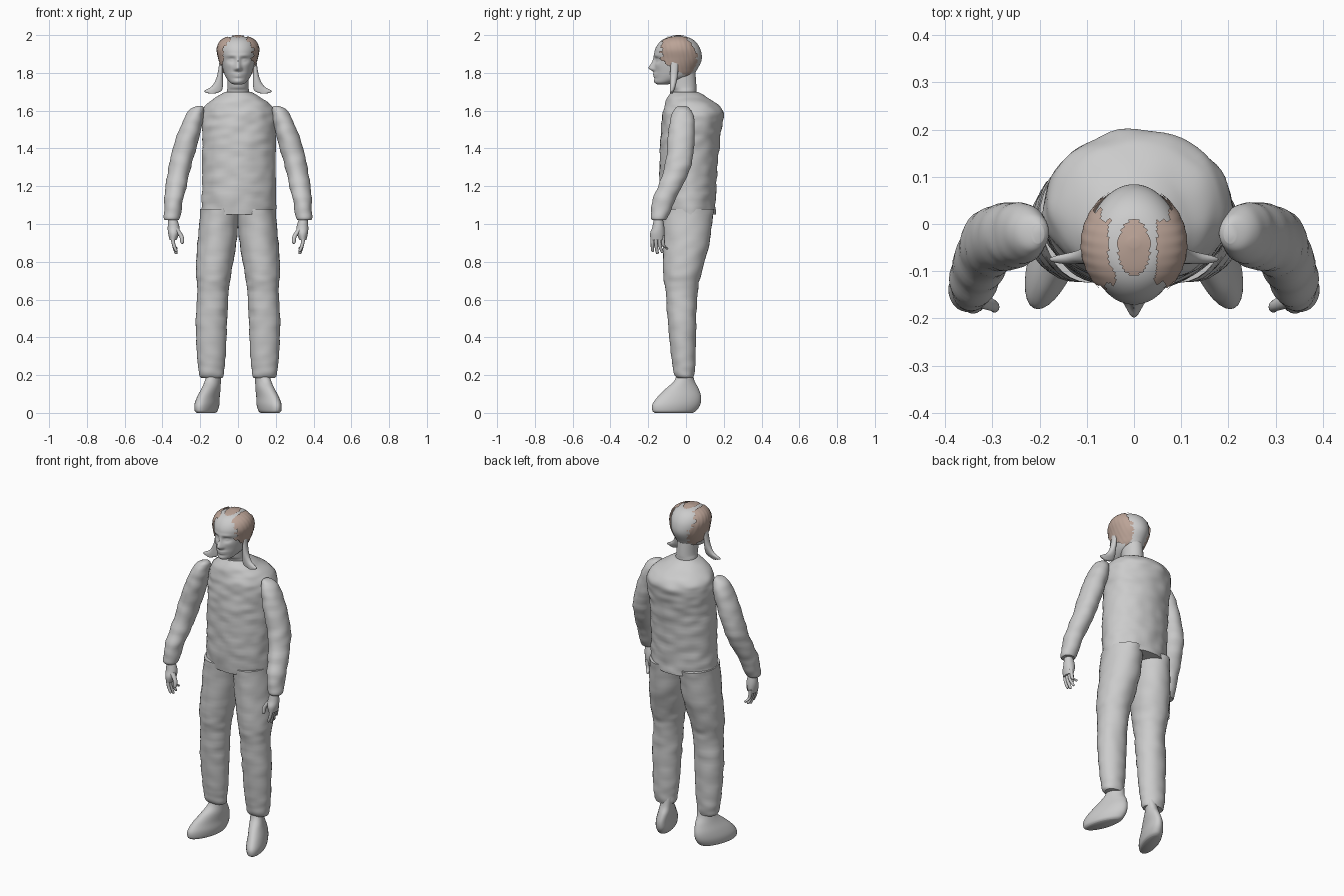
import bpy, bmesh, math
from mathutils import Vector, noise

if "Cube" in bpy.data.objects:
    bpy.data.objects.remove(bpy.data.objects["Cube"], do_unlink=True)


def make_material(name, rgb):
    mat = bpy.data.materials.new(name)
    mat.use_nodes = True
    colour = (*rgb, 1)
    mat.diffuse_color = colour
    mat.node_tree.nodes["Principled BSDF"].inputs["Base Color"].default_value = colour
    return mat


GREY = make_material("plain grey", (.6, .6, .6))
BROWN = make_material("dusty brown hair", (.50, .37, .31))


def spline(a, b, c, d, t):
    """Catmull-Rom blend of four numbers."""
    return b + .5 * t * (c - a + t * (2*a - 5*b + 4*c - d + t * (3*(b - c) + d - a)))


def refine(sections, steps):
    last = len(sections) - 1
    rows = []
    for i in range(last):
        around = [sections[min(max(i + k, 0), last)] for k in (-1, 0, 1, 2)]
        for s in range(steps):
            rows.append([spline(*column, s / steps) for column in zip(*around)])
    return rows + [list(sections[-1])]


def finish(bm, name, material):
    bmesh.ops.recalc_face_normals(bm, faces=bm.faces)
    mesh = bpy.data.meshes.new(name)
    bm.to_mesh(mesh)
    bm.free()
    mesh.materials.append(material)
    obj = bpy.data.objects.new(name, mesh)
    bpy.context.collection.objects.link(obj)
    bpy.ops.object.select_all(action='DESELECT')
    obj.select_set(True)
    bpy.context.view_layer.objects.active = obj
    bpy.ops.object.shade_smooth_by_angle(angle=math.radians(50))
    return obj


def loft(name, sections, side=1, sides=32, steps=5, wrinkle=0, shape=None,
         keep=None, material=GREY):
    """Skin oval sections, each given as z, x min, x max, y min, y max."""
    bm = bmesh.new()
    rings = []
    for z, x0, x1, y0, y1 in refine(sections, steps):
        ring = []
        for k in range(sides):
            a = math.tau * k / sides
            p = Vector(((x0 + x1) / 2 + (x1 - x0) / 2 * math.cos(a),
                        (y0 + y1) / 2 + (y1 - y0) / 2 * math.sin(a), z))
            if wrinkle:
                out = Vector((math.cos(a), math.sin(a), 0))
                p += out * wrinkle * noise.noise(Vector((p.x * 14, p.y * 14, z * 24)))
            if shape:
                p = shape(p)
            p.x *= side
            ring.append(bm.verts.new(p))
        rings.append(ring)
    for low, high in zip(rings, rings[1:]):
        for k in range(sides):
            n = (k + 1) % sides
            bm.faces.new((low[k], low[n], high[n], high[k]))
    bm.faces.new(rings[0])
    bm.faces.new(rings[-1])
    if keep:
        drop = [f for f in bm.faces if not keep(f.calc_center_median())]
        bmesh.ops.delete(bm, geom=drop, context='FACES')
    return finish(bm, name, material)


# Tunic and neck
loft("tunic", [
    (1.05, -.195, .2, -.13, .155), (1.2, -.19, .2, -.14, .16),
    (1.4, -.19, .2, -.138, .175), (1.52, -.193, .205, -.13, .192),
    (1.58, -.19, .205, -.125, .2), (1.63, -.17, .175, -.115, .175),
    (1.67, -.12, .12, -.1, .11), (1.7, -.07, .07, -.075, .06)],
    sides=64, steps=10, wrinkle=.007)
loft("neck", [(1.62, -.07, .07, -.07, .06), (1.7, -.06, .06, -.065, .055),
              (1.73, -.055, .055, -.08, .055), (1.8, -.055, .055, -.09, .05)])

# Head, with the face pushed out and in by soft bumps: x, z, width, height, depth
FACE = [
    (0, 1.826, .012, .012, .024), (0, 1.85, .009, .022, .014),
    (0, 1.793, .022, .006, .007), (0, 1.781, .018, .005, .006),
    (0, 1.755, .02, .01, .006), (.034, 1.868, .016, .01, -.012),
    (.034, 1.867, .009, .005, .006), (.033, 1.892, .022, .007, .004),
    (.045, 1.84, .016, .014, .003), (.013, 1.82, .006, .006, .006)]


def face_shape(p):
    if p.y < -.06:
        fade = min(1, (-.06 - p.y) / .05)
        for x, z, w, h, depth in FACE:
            d = ((abs(p.x) - x) / w) ** 2 + ((p.z - z) / h) ** 2
            p.y -= fade * depth * math.exp(-d / 2)
    return p


HEAD = [
    (1.738, -.02, .02, -.15, -.1), (1.75, -.043, .043, -.162, -.05),
    (1.78, -.066, .066, -.165, .03), (1.82, -.08, .08, -.166, .06),
    (1.87, -.092, .092, -.167, .083), (1.92, -.1, .1, -.165, .078),
    (1.96, -.088, .088, -.142, .055), (1.985, -.057, .057, -.105, .02),
    (1.996, -.01, .01, -.05, -.03)]
loft("head", HEAD, sides=112, steps=10, shape=face_shape)


# Hair panels: a shell just outside the skull, trimmed to ragged patches
def swell(p):
    ridge = .002 * math.sin(p.y * 260 + p.z * 60)
    p.x *= 1.13 + ridge * 4
    p.z += .004
    return p


def side_panel(p):
    rag = .006 * math.sin(p.z * 190) + .004 * math.sin(p.x * 330)
    low_edge = 1.845 - .65 * (p.y + .1)
    back_edge = .06 - 1.5 * max(0, p.z - 1.9) * .4
    return (abs(p.x) > .045 + rag and -.13 + rag < p.y < back_edge + rag
            and p.z > low_edge + rag)


def crown_patch(p):
    return p.z > 1.9 and (p.x / .034) ** 2 + ((p.y + .05) / .06) ** 2 < 1


loft("side_hair", HEAD, sides=112, steps=10, shape=swell, keep=side_panel, material=BROWN)
loft("crown_hair", HEAD, sides=112, steps=10, shape=swell, keep=crown_patch, material=BROWN)


# Feet turn outward: slide each slice sideways toward the toes
def toe_out(p):
    p.x -= .3 * (p.y + .05)
    return p


for side, word in ((1, "left"), (-1, "right")):
    # Flared lock of hair beside the neck
    loft(f"{word}_hair_lock", [
        (1.69, .125, .15, -.085, -.07), (1.703, .09, .18, -.085, -.065),
        (1.73, .08, .138, -.085, -.055), (1.78, .08, .112, -.085, -.045),
        (1.86, .082, .098, -.08, -.04)], side, sides=16)

    # Sleeve
    loft(f"{word}_sleeve", [
        (1.02, .315, .385, -.178, -.108), (1.04, .305, .392, -.185, -.095),
        (1.12, .293, .39, -.178, -.06), (1.2, .272, .382, -.148, -.02),
        (1.3, .25, .368, -.115, .025), (1.4, .222, .345, -.1, .042),
        (1.5, .195, .312, -.092, .045), (1.57, .182, .28, -.08, .04),
        (1.61, .18, .25, -.06, .02), (1.625, .19, .215, -.04, 0)],
        side, steps=6, wrinkle=.005)

    # Hand
    loft(f"{word}_palm", [
        (.915, .325, .362, -.187, -.118), (.95, .312, .37, -.19, -.113),
        (.985, .31, .372, -.178, -.115), (1.04, .328, .368, -.168, -.125)],
        side, sides=20)
    for n, finger in enumerate(("index", "middle", "ring", "little")):
        y = -.178 + .019 * n
        tip = (.852, .84, .846, .864)[n]
        bend = .006 * n
        loft(f"{word}_{finger}_finger", [
            (tip, .324, .332, y - .002 + bend, y + .004 + bend),
            (tip + .008, .32, .337, y - .007 + bend, y + .009 + bend),
            (.89, .331, .35, y - .009, y + .01),
            (.94, .337, .358, y - .009, y + .01)], side, sides=12, steps=4)
    loft(f"{word}_thumb", [
        (.895, .293, .3, -.181, -.175), (.903, .286, .305, -.188, -.168),
        (.935, .288, .312, -.185, -.16), (.975, .312, .345, -.178, -.145)],
        side, sides=12, steps=4)

    # Trouser leg
    loft(f"{word}_trouser_leg", [
        (.185, .085, .195, -.05, .04), (.21, .075, .207, -.065, .045),
        (.3, .066, .217, -.077, .05), (.5, .056, .224, -.098, .055),
        (.65, .048, .216, -.11, .063), (.75, .034, .223, -.12, .085),
        (.9, .008, .214, -.122, .125), (1.08, -.005, .198, -.125, .148)],
        side, steps=8, wrinkle=.005)

    # Soft shoe with a flat sole
    loft(f"{word}_shoe", [
        (0, .125, .205, -.165, .035), (.012, .115, .215, -.178, .055),
        (.045, .11, .218, -.178, .076), (.085, .112, .21, -.15, .08),
        (.13, .108, .195, -.105, .066), (.17, .106, .185, -.062, .045),
        (.22, .1, .175, -.045, .035)], side, shape=toe_out)
